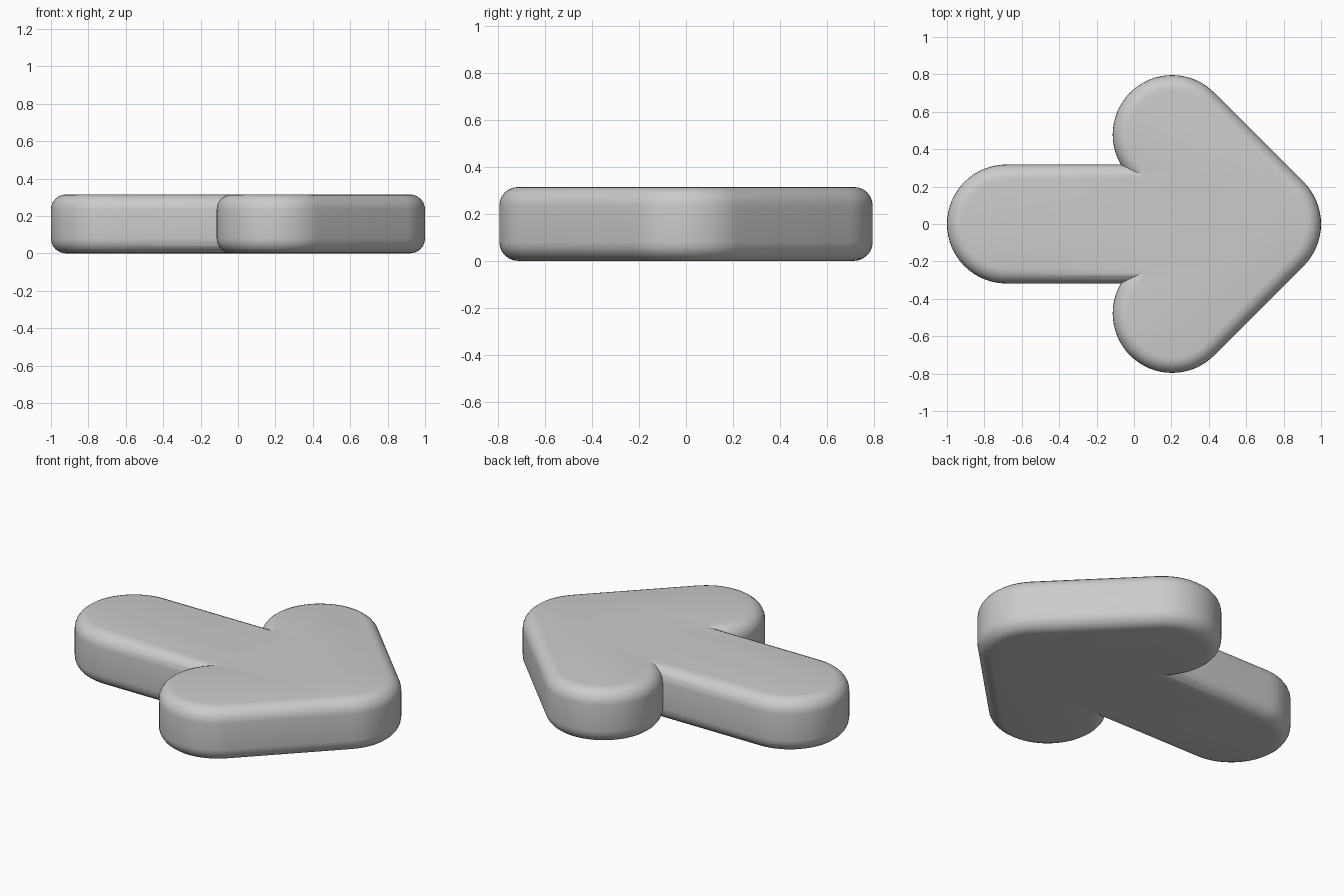
import bpy, bmesh
from math import cos, sin, pi, atan2
from mathutils import Vector

if "Cube" in bpy.data.objects:
    bpy.data.objects.remove(bpy.data.objects["Cube"])

R, H, B = 0.318, 0.315, 0.08   # bar half-width, thickness, edge rounding
TIP = 1 - R                    # centre of the rounded arrow tip
LOBE = 0.478                   # sideways offset of the arm ends


def rounded_bar(name, a, b, n=32, k=6):
    """Round-ended bar between two plan points with filleted rims."""
    a, b = Vector(a), Vector(b)
    ang = atan2(b.y - a.y, b.x - a.x)
    # rim profile: (radius, height)
    q = [i * pi / 2 / k for i in range(k + 1)]
    prof = [(R - B + B * sin(t), B - B * cos(t)) for t in q]
    prof += [(r, H - z) for r, z in reversed(prof)]
    bm = bmesh.new()
    rings = []
    for r, z in prof:
        ring = []
        for c, start in ((b, ang - pi / 2), (a, ang + pi / 2)):
            for i in range(n + 1):
                t = start + pi * i / n
                ring.append(bm.verts.new((c.x + r * cos(t), c.y + r * sin(t), z)))
        rings.append(ring)
    m = len(rings[0])
    for lo, hi in zip(rings, rings[1:]):
        for i in range(m):
            j = (i + 1) % m
            bm.faces.new((lo[i], lo[j], hi[j], hi[i]))
    bm.faces.new(rings[-1])
    bm.faces.new(rings[0][::-1])
    me = bpy.data.meshes.new(name)
    bm.to_mesh(me)
    bm.free()
    ob = bpy.data.objects.new(name, me)
    bpy.context.collection.objects.link(ob)
    return ob


# Shaft and one diagonal arm of the head
arrow = rounded_bar("arrow", (-1 + R, 0), (0.3, 0))
arm = rounded_bar("head_arm", (TIP, 0), (TIP - LOBE, LOBE))

# Fuse them, then mirror the half across the centre line
u = arrow.modifiers.new("fuse", 'BOOLEAN')
u.operation, u.solver, u.object = 'UNION', 'EXACT', arm
mir = arrow.modifiers.new("mirror", 'MIRROR')
mir.use_axis = (False, True, False)
mir.use_bisect_axis = (False, True, False)
mir.use_clip = True

bpy.context.view_layer.objects.active = arrow
arrow.select_set(True)
arm.select_set(False)
for name in ("fuse", "mirror"):
    bpy.ops.object.modifier_apply(modifier=name)
bpy.data.objects.remove(arm)
bpy.ops.object.shade_smooth_by_angle(angle=pi / 6)
